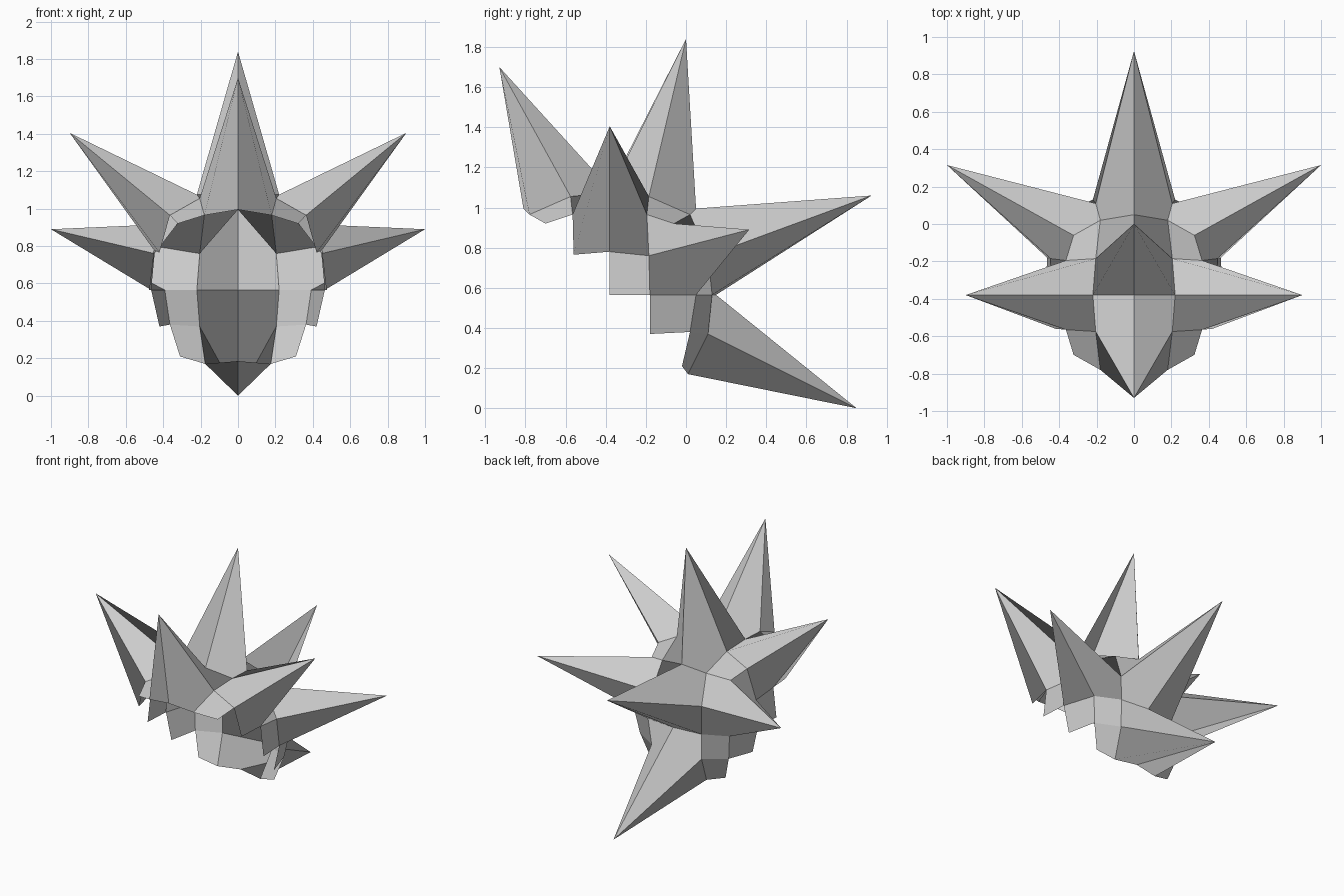
import bpy, bmesh

if "Cube" in bpy.data.objects:
    bpy.data.objects.remove(bpy.data.objects["Cube"])

CENTRE = (0, -0.38, 0.565)

# Rounded-cube offsets, keyed by sorted grid coordinates (largest first)
ROUND = {
    (2, 0, 0): (0.53, 0, 0), (2, 1, 0): (0.51, 0.20, 0), (2, 1, 1): (0.49, 0.195, 0.195),
    (2, 2, 0): (0.43, 0.43, 0), (2, 2, 1): (0.40, 0.40, 0.185), (2, 2, 2): (0.355, 0.355, 0.355),
}
# Points on the open rim that sit slightly off the rounded cube (x is mirrored)
RIM = {
    (0, 2, -2): (0, 0.41, -0.38), (1, 2, -2): (0.175, 0.39, -0.395),
    (2, 2, -2): (0.31, 0.36, -0.355), (2, 1, -1): (0.42, 0.20, -0.195),
    (2, -1, 1): (0.42, -0.18, 0.20), (2, 0, 1): (0.45, 0, 0.215),
    (2, 0, 0): (0.475, 0, 0),
}

# Spikes: grid point pulled out to a tip (x is mirrored)
SPIKES = {
    (0, 1, 2): (0, 0, 1.84),            # top
    (0, -1, 2): (0, -0.93, 1.70),       # front
    (0, 2, 1): (0, 0.925, 1.06),        # back
    (0, 2, -1): (0, 0.85, 0),           # nape
    (2, 0, 2): (0.90, -0.38, 1.405),    # upper sides
    (2, 2, 1): (1.00, 0.315, 0.89),     # rear sides
}


def position(p):
    if p in SPIKES:
        return SPIKES[p]
    if p in RIM:
        off = list(RIM[p])
    else:
        key = tuple(sorted((abs(c) for c in p), reverse=True))
        size = dict(zip(key, ROUND[key]))
        off = [size[abs(c)] * (1 if c > 0 else -1) for c in p]
        off[0] *= 0.91 if p[0] == 2 else 1.05      # narrower head
        if p == (1, 0, 2) or p == (1, 2, 0):
            off[0] = 0.22
        if key == (2, 2, 1) and p[0] == 1:
            off[0] = 0.18
        if key == (2, 2, 2):
            off[1] *= 0.9                          # rounder upper corners
    return [o + c for o, c in zip(off, CENTRE)]


bm = bmesh.new()
verts = {}


def quad(pts, turn):
    """Add the face on both sides; turn picks which diagonal it folds along."""
    pts = pts[turn:] + pts[:turn]
    for side in (1, -1):
        ring = []
        for p in pts:
            key = (p[0] * side, p[1], p[2])
            if key not in verts:
                x, y, z = position(p)
                verts[key] = bm.verts.new((x * side, y, z))
            ring.append(verts[key])
        bm.faces.new(ring)


corners = ((0, 0), (1, 0), (1, 1), (0, 1))
for b in range(-2, 2):
    for a in (0, 1):
        quad([(a + u, b + v, 2) for u, v in corners], 1)                       # crown
        quad([(a + u, 2, b + v) for u, v in corners], 0 if (a, b) == (1, 1) else 1)  # back
    for a in range(-2, 2):
        if a + b >= 0:                                                         # stepped sides
            quad([(2, a + u, b + v) for u, v in corners], 0)

bmesh.ops.recalc_face_normals(bm, faces=bm.faces)
mesh = bpy.data.meshes.new("spiky_hair")
bm.to_mesh(mesh)
bm.free()
bpy.context.collection.objects.link(bpy.data.objects.new("spiky_hair", mesh))
